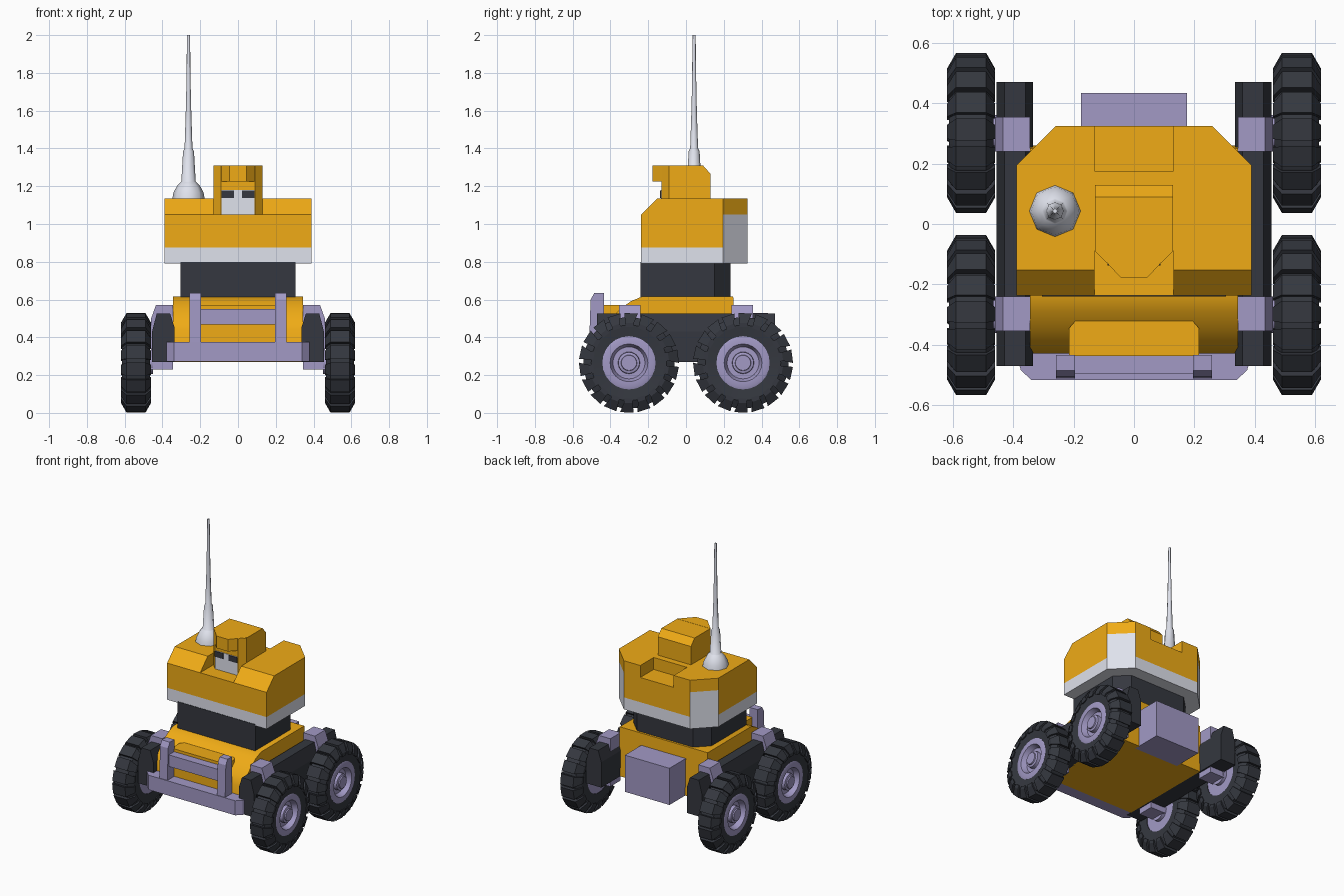
import bpy, bmesh, math
from mathutils import Vector

if "Cube" in bpy.data.objects:
    bpy.data.objects.remove(bpy.data.objects["Cube"])


def material(name, rgb):
    m = bpy.data.materials.new(name)
    m.diffuse_color = (*rgb, 1)
    m.use_nodes = True
    m.node_tree.nodes["Principled BSDF"].inputs["Base Color"].default_value = m.diffuse_color
    return m


YELLOW = material("yellow", (0.87, 0.41, 0.008))
DARK = material("dark", (0.035, 0.039, 0.05))
PURPLE = material("purple", (0.36, 0.32, 0.56))
LIGHT = material("light", (0.74, 0.76, 0.84))


def finish(name, bm, mat, smooth=None):
    bmesh.ops.remove_doubles(bm, verts=bm.verts, dist=1e-5)
    bmesh.ops.recalc_face_normals(bm, faces=bm.faces)
    me = bpy.data.meshes.new(name)
    bm.to_mesh(me)
    bm.free()
    me.materials.append(mat)
    ob = bpy.data.objects.new(name, me)
    bpy.context.collection.objects.link(ob)
    if smooth:
        bpy.ops.object.select_all(action='DESELECT')
        ob.select_set(True)
        bpy.context.view_layer.objects.active = ob
        bpy.ops.object.shade_smooth_by_angle(angle=math.radians(smooth))
    return ob


def prism(name, pts, axis, a, b, mat, smooth=None):
    """Extrude a 2D outline from a to b along the axis."""
    put = {'x': lambda p, t: (t, p[0], p[1]),
           'y': lambda p, t: (p[0], t, p[1]),
           'z': lambda p, t: (p[0], p[1], t)}[axis]
    bm = bmesh.new()
    lo = [bm.verts.new(put(p, a)) for p in pts]
    hi = [bm.verts.new(put(p, b)) for p in pts]
    bm.faces.new(lo)
    bm.faces.new(hi)
    for i in range(len(pts)):
        j = (i + 1) % len(pts)
        bm.faces.new((lo[i], lo[j], hi[j], hi[i]))
    return finish(name, bm, mat, smooth)


def box(name, x0, x1, y0, y1, z0, z1, mat):
    return prism(name, [(x0, y0), (x1, y0), (x1, y1), (x0, y1)], 'z', z0, z1, mat)


def sym(half):
    """Complete a right-hand outline with its mirror image in x."""
    return half + [(-x, y) for x, y in reversed(half)]


def lathe(name, prof, n, place, mat, closed=False, smooth=None):
    """Spin (radius, height) points; place(u, v, h) maps to the world."""
    bm = bmesh.new()
    rings = []
    for k in range(n):
        t = 2 * math.pi * k / n
        rings.append([bm.verts.new(place(r * math.cos(t), r * math.sin(t), h)) for r, h in prof])
    m = len(prof)
    for k in range(n):
        A, B = rings[k], rings[(k + 1) % n]
        for i in range(m if closed else m - 1):
            j = (i + 1) % m
            bm.faces.new((A[i], A[j], B[j], B[i]))
    return finish(name, bm, mat, smooth)


def cut(ob, cutter):
    mod = ob.modifiers.new("cut", 'BOOLEAN')
    mod.operation = 'DIFFERENCE'
    mod.solver = 'EXACT'
    mod.object = cutter
    bpy.context.view_layer.objects.active = ob
    bpy.ops.object.modifier_apply(modifier=mod.name)
    bpy.data.objects.remove(cutter)


# Chassis with sloping nose and raised hood panel
prism("chassis", [(-.43, .27), (.26, .27), (.25, .615), (-.235, .615), (-.29, .592),
                  (-.35, .55), (-.4, .495), (-.43, .44)], 'x', -.345, .345, YELLOW, 30)
prism("hood_panel", sym([(.215, -.437), (.215, -.345), (.18, -.305)]), 'z', .3, .57, YELLOW)
box("rear_box", -.175, .175, .22, .435, .27, .53, PURPLE)

# Front bumper with guard bars
prism("bumper", sym([(.34, -.517), (.375, -.485), (.385, -.45), (.355, -.36)]),
      'z', .272, .375, PURPLE)
for s, side in ((1, "right"), (-1, "left")):
    prism("guard_post_" + side, [(-.515, .3), (-.435, .3), (-.435, .635), (-.485, .635), (-.505, .6)],
          'x', s * .195, s * .258, PURPLE)
box("guard_crossbar", -.2, .2, -.497, -.437, .468, .55, PURPLE)

# Side frames and their clamps
for s, side in ((1, "right"), (-1, "left")):
    frame = [(.335, .27), (.455, .27), (.455, .43), (.43, .527), (.36, .527), (.335, .45)]
    prism("side_frame_" + side, [(s * x, z) for x, z in frame], 'y', -.47, .47, DARK)
    clamp = [(.345, .23), (.46, .23), (.46, .5), (.435, .57), (.345, .57)]
    for f, end in ((-1, "front"), (1, "rear")):
        prism(f"clamp_{end}_{side}", [(s * x, z) for x, z in clamp], 'y', f * .24, f * .355, PURPLE)

# Neck
prism("neck", sym([(.305, -.24), (.305, .15), (.22, .235)]), 'z', .6, .8, DARK)

# Upper body: chamfered front, front slot and rear notch
body = prism("upper_body", sym([(.39, -.237), (.39, .195), (.26, .325)]), 'z', .79, 1.135, YELLOW)
cut(body, prism("cutter", [(-.267, 1.02), (-.237, 1.05), (-.152, 1.135), (-.12, 1.167), (-.267, 1.167)],
                'x', -.5, .5, YELLOW))
cut(body, box("cutter", -.131, .131, -.4, -.09, 1.05, 1.3, YELLOW))
cut(body, box("cutter", -.131, .131, .175, .5, 1.05, 1.3, YELLOW))
body.data.materials.append(LIGHT)
bm = bmesh.new()
bm.from_mesh(body.data)
for z in (.875, 1.05):
    bmesh.ops.bisect_plane(bm, geom=bm.verts[:] + bm.edges[:] + bm.faces[:],
                           plane_co=(0, 0, z), plane_no=(0, 0, 1))
for f in bm.faces:
    c, n = f.calc_center_median(), f.normal
    corner = n.y > .3 and abs(n.x) > .3 and c.z < 1.05
    f.material_index = 1 if c.z < .875 or corner else 0
bm.to_mesh(body.data)
bm.free()

# Head with visor, face and eyes
prism("head", [(-.09, 1.05), (.13, 1.05), (.13, 1.265), (.09, 1.31), (-.09, 1.31)],
      'x', -.13, .13, YELLOW)
prism("head_front", sym([(.13, -.09), (.09, -.13)]), 'z', 1.05, 1.309, YELLOW)
prism("visor", sym([(.13, -.085), (.045, -.177)]), 'z', 1.225, 1.311, YELLOW)
box("face", -.088, .088, -.133, -.1, 1.05, 1.18, LIGHT)
for s, side in ((1, "right"), (-1, "left")):
    box("eye_" + side, min(s * .022, s * .088), max(s * .022, s * .088),
        -.137, -.11, 1.138, 1.178, DARK)

# Antenna
lathe("antenna", [(0, 1.13), (.086, 1.13), (.08, 1.165), (.062, 1.2), (.042, 1.222), (.038, 1.225),
                  (.029, 1.385), (.021, 1.4), (.015, 1.58), (.012, 1.7), (.008, 2.0), (0, 2.0)],
      8, lambda u, v, h: (-.262 + u, .043 + v, h), LIGHT, smooth=50)

# Wheels
TIRE = [(.13, -.07), (.2, -.074), (.242, -.05), (.242, .05), (.2, .074), (.135, .066)]
RIM = [(0, -.09), (.06, -.09), (.06, -.066), (.141, -.066), (.141, .067), (.13, .071), (.1, .071),
       (.085, .035), (.058, .035), (.056, .062), (.042, .066), (.04, .074), (0, .074)]
LUG = [(-.08, .19), (-.08, .213), (-.05, .265), (.05, .265), (.08, .213), (.08, .19)]
COUNT = 18


def treads(name, place):
    bm = bmesh.new()
    step = 2 * math.pi / COUNT
    for k in range(COUNT):
        sides = []
        for e in (-.39, .39):
            row = []
            for h, r in LUG:
                # lugs sweep back slightly at the shoulders
                t = step * (k + .25 + e * (1 if r > .25 else .8)) + abs(h) * .9
                row.append(bm.verts.new(place(r * math.cos(t), r * math.sin(t), h)))
            sides.append(row)
        A, B = sides
        n = len(LUG)
        for i in range(n):
            j = (i + 1) % n
            bm.faces.new((A[i], A[j], B[j], B[i]))
        for row in sides:
            bm.faces.new((row[0], row[1], row[4], row[5]))
            bm.faces.new(row[1:5])
    finish(name, bm, DARK)


for s, side in ((1, "right"), (-1, "left")):
    for cy, end in ((-.302, "front"), (.302, "rear")):
        def place(u, v, h, s=s, cy=cy):
            return Vector((s * (.54 + h), cy + u, .265 + v))
        tag = f"{end}_{side}"
        lathe("tire_" + tag, TIRE, 36, place, DARK, closed=True)
        lathe("rim_" + tag, RIM, 24, place, PURPLE, smooth=35)
        treads("treads_" + tag, place)
